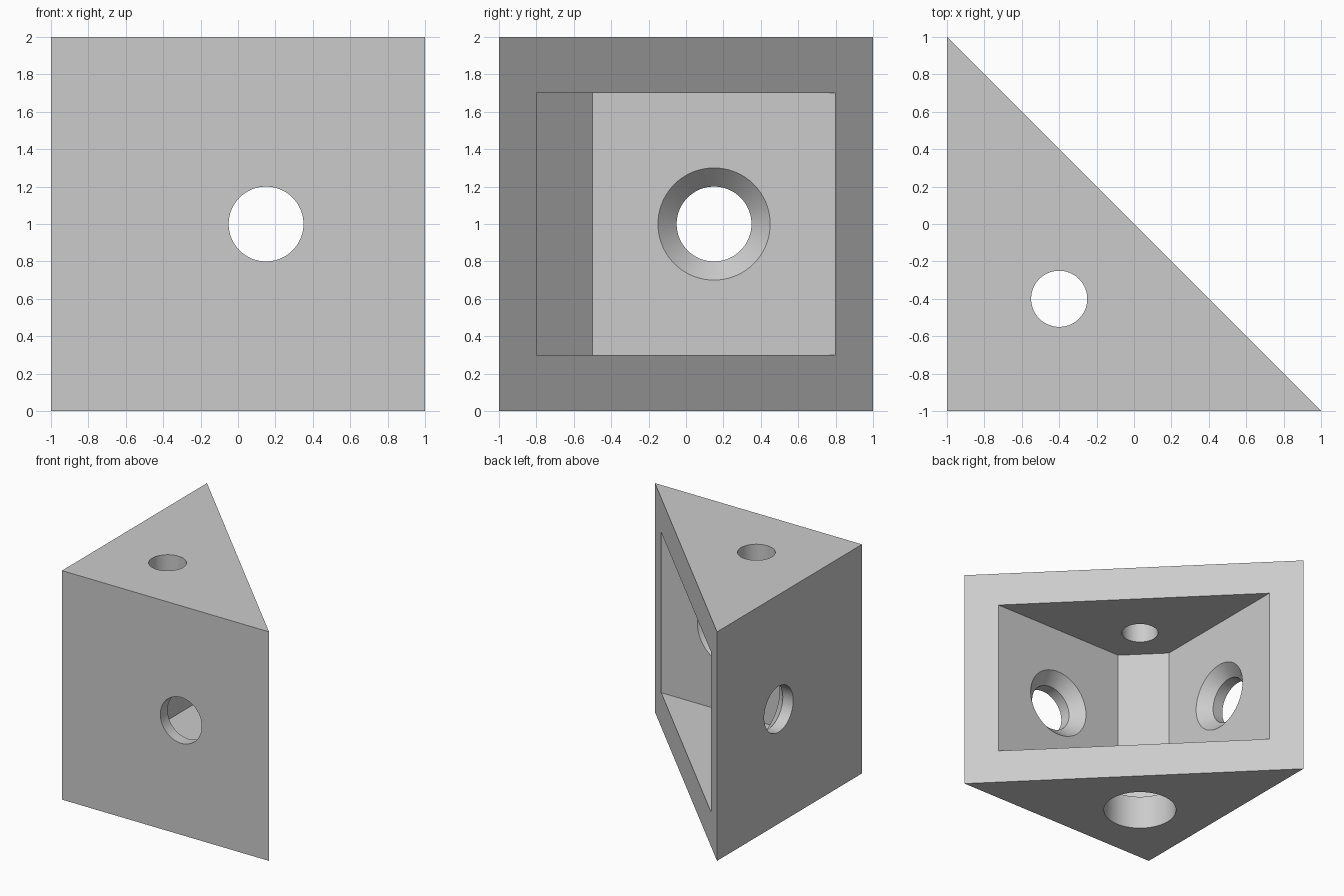
import bpy
import bmesh
from math import radians
from mathutils import Matrix, Vector

cube = bpy.data.objects.get("Cube")
if cube:
    bpy.data.objects.remove(cube, do_unlink=True)

# Single grey material
grey = bpy.data.materials.new("light_grey")
grey.use_nodes = True
colour = (0.6, 0.6, 0.6, 1)
grey.diffuse_color = colour
grey.node_tree.nodes["Principled BSDF"].inputs["Base Color"].default_value = colour


def make_object(name, bm):
    bmesh.ops.recalc_face_normals(bm, faces=bm.faces)
    mesh = bpy.data.meshes.new(name)
    bm.to_mesh(mesh)
    bm.free()
    mesh.materials.append(grey)
    obj = bpy.data.objects.new(name, mesh)
    bpy.context.collection.objects.link(obj)
    return obj


def prism(name, outline, z0, z1):
    bm = bmesh.new()
    face = bm.faces.new([bm.verts.new((x, y, z0)) for x, y in outline])
    top = bmesh.ops.extrude_face_region(bm, geom=[face])
    verts = [v for v in top["geom"] if isinstance(v, bmesh.types.BMVert)]
    bmesh.ops.translate(bm, verts=verts, vec=(0, 0, z1 - z0))
    return make_object(name, bm)


def bore(name, start, axis, profile, sides=96):
    """Turned cutter: profile is (distance along axis, radius) pairs."""
    bm = bmesh.new()
    verts = [bm.verts.new((r, 0, d)) for d, r in profile]
    verts = [bm.verts.new((0, 0, profile[0][0]))] + verts
    verts.append(bm.verts.new((0, 0, profile[-1][0])))
    edges = [bm.edges.new(pair) for pair in zip(verts, verts[1:])]
    bmesh.ops.spin(bm, geom=verts + edges, cent=(0, 0, 0), axis=(0, 0, 1),
                   angle=radians(360), steps=sides)
    bmesh.ops.remove_doubles(bm, verts=bm.verts, dist=0.0001)
    turn = Vector((0, 0, 1)).rotation_difference(Vector(axis)).to_matrix().to_4x4()
    bmesh.ops.transform(bm, matrix=Matrix.Translation(start) @ turn, verts=bm.verts)
    return make_object(name, bm)


# Triangular body
body = prism("corner_bracket", [(-1, -1), (1, -1), (-1, 1)], 0, 2)

# Open pocket with a chamfered inner corner, running out past the slanted face
pocket = prism("pocket_cutter",
               [(-0.8, -0.5), (-0.5, -0.8), (1.2, -0.8), (1.2, 1.2), (-0.8, 1.2)],
               0.3, 1.7)

# Countersunk screw holes in both walls, plain holes in the top and bottom plates
screw = [(-0.1, 0.2), (0.1, 0.2), (0.2, 0.3), (0.25, 0.3)]
cutters = [
    pocket,
    bore("front_screw_cutter", (0.15, -1, 1), (0, 1, 0), screw),
    bore("side_screw_cutter", (-1, 0.15, 1), (1, 0, 0), screw),
    bore("top_hole_cutter", (-0.4, -0.4, 1.6), (0, 0, 1), [(0, 0.15), (0.5, 0.15)]),
    bore("bottom_hole_cutter", (-0.4, -0.4, -0.1), (0, 0, 1), [(0, 0.3), (0.5, 0.3)]),
]
for cutter in cutters:
    cut = body.modifiers.new(cutter.name, "BOOLEAN")
    cut.operation = "DIFFERENCE"
    cut.solver = "EXACT"
    cut.object = cutter

# Bake the cuts, then drop the cutters
bpy.context.view_layer.objects.active = body
body.select_set(True)
for cut in list(body.modifiers):
    bpy.ops.object.modifier_apply(modifier=cut.name)
for cutter in cutters:
    bpy.data.objects.remove(cutter, do_unlink=True)

# Round bores shade smooth, edges stay crisp
bpy.ops.object.shade_smooth_by_angle(angle=radians(30))
